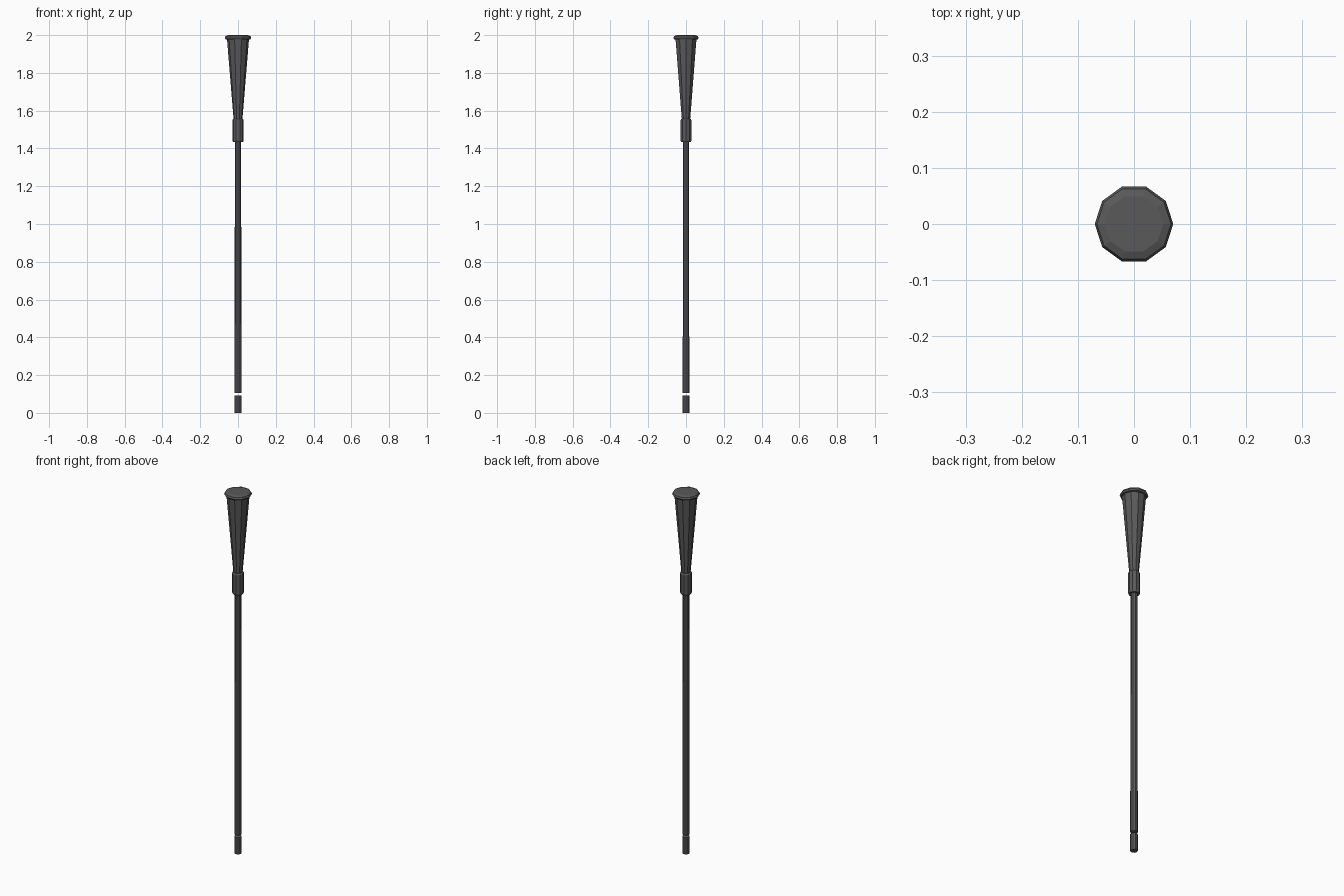
import bpy, bmesh, math

if "Cube" in bpy.data.objects:
    bpy.data.objects.remove(bpy.data.objects["Cube"])

SIDES = 10


def lathe(name, profile):
    """Closed ten-sided solid from a list of (radius, z), bottom to top."""
    bm = bmesh.new()
    rings = []
    for r, z in profile:
        rings.append([bm.verts.new((r * math.cos(2 * math.pi * i / SIDES),
                                    r * math.sin(2 * math.pi * i / SIDES), z))
                      for i in range(SIDES)])
    for a, b in zip(rings, rings[1:]):
        for i in range(SIDES):
            j = (i + 1) % SIDES
            bm.faces.new((a[i], a[j], b[j], b[i]))
    bm.faces.new(rings[0][::-1])
    bm.faces.new(rings[-1])
    mesh = bpy.data.meshes.new(name)
    bm.to_mesh(mesh)
    bm.free()
    obj = bpy.data.objects.new(name, mesh)
    bpy.context.collection.objects.link(obj)
    mat = bpy.data.materials.get("dark_grey") or bpy.data.materials.new("dark_grey")
    mat.diffuse_color = (0.1, 0.1, 0.1, 1)
    mat.use_nodes = True
    mat.node_tree.nodes["Principled BSDF"].inputs["Base Color"].default_value = mat.diffuse_color
    mesh.materials.append(mat)
    return obj


# Separate tip, with a small gap below the shaft
lathe("tip", [(0.0185, 0.0), (0.0185, 0.092)])

# Long, very slightly tapering shaft
lathe("shaft", [(0.0185, 0.105), (0.0185, 0.137), (0.0165, 1.445)])

# Sleeve joining shaft and handle
lathe("sleeve", [(0.027, 1.435), (0.030, 1.442), (0.030, 1.55), (0.026, 1.556)])

# Flared handle with rounded rim and flat top
lathe("handle", [(0.023, 1.55), (0.058, 1.976), (0.066, 1.978),
                 (0.070, 1.986), (0.066, 1.995), (0.052, 2.0)])
